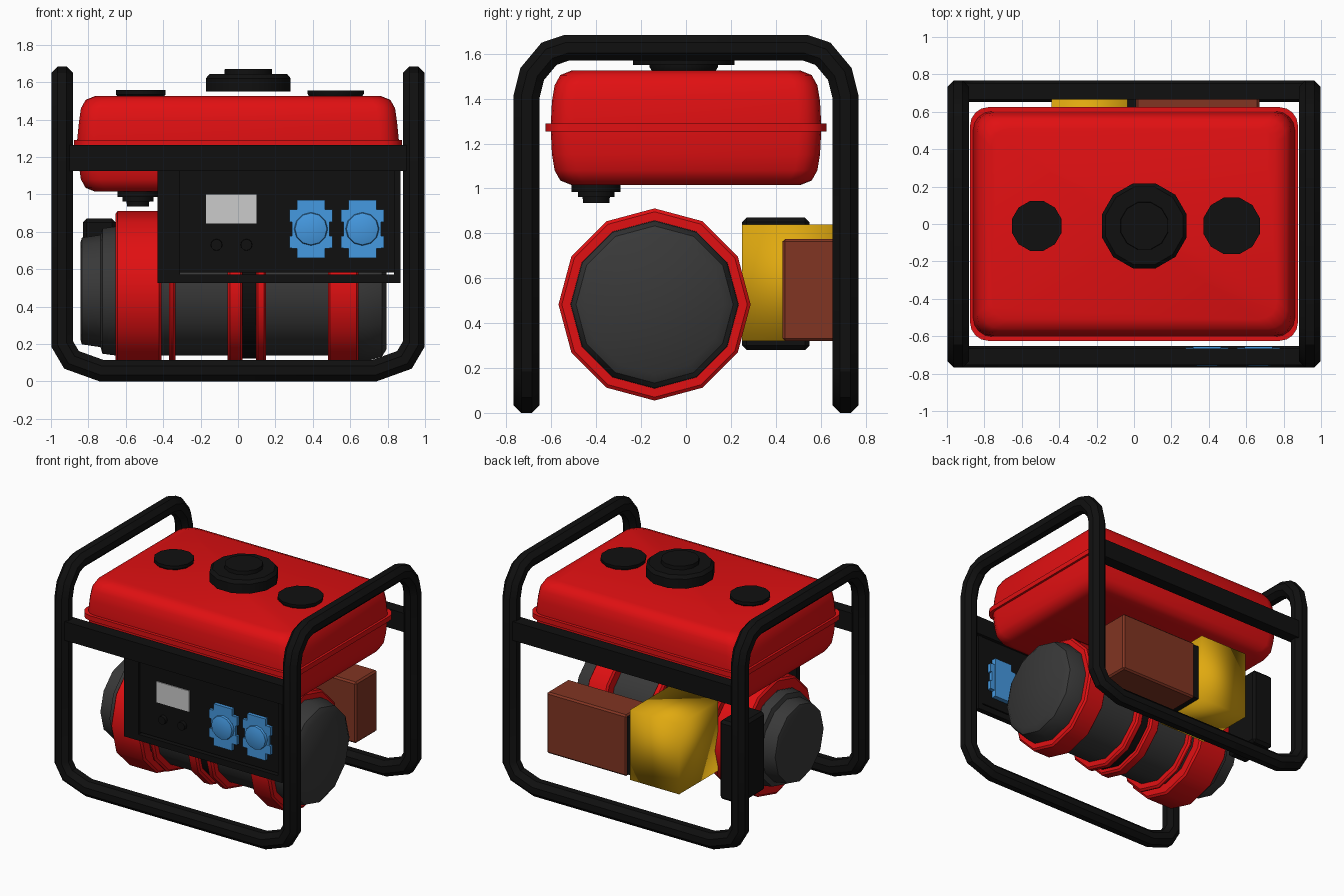
import bpy, bmesh, math
from mathutils import Vector

cube = bpy.data.objects.get("Cube")
if cube:
    bpy.data.objects.remove(cube)


def material(name, r, g, b):
    m = bpy.data.materials.new(name)
    m.use_nodes = True
    m.diffuse_color = (r, g, b, 1)
    bsdf = next(n for n in m.node_tree.nodes if n.type == 'BSDF_PRINCIPLED')
    bsdf.inputs["Base Color"].default_value = (r, g, b, 1)
    return m


RED = material("red paint", .75, .005, .006)
BLACK = material("black", .005, .005, .005)
GREY = material("dark grey", .04, .04, .04)
YELLOW = material("yellow", .75, .4, .005)
BROWN = material("brown", .22, .035, .016)
BLUE = material("socket blue", .06, .32, .75)
LIGHT = material("screen grey", .6, .6, .6)


def finish(bm, name, mat, angle=35):
    bmesh.ops.recalc_face_normals(bm, faces=bm.faces)
    me = bpy.data.meshes.new(name)
    bm.to_mesh(me)
    bm.free()
    me.materials.append(mat)
    ob = bpy.data.objects.new(name, me)
    bpy.context.collection.objects.link(ob)
    bpy.ops.object.select_all(action='DESELECT')
    ob.select_set(True)
    bpy.context.view_layer.objects.active = ob
    bpy.ops.object.shade_smooth_by_angle(angle=math.radians(angle))
    return ob


def loft(name, mat, rings, caps=True, angle=35):
    """Skin a list of equal-length rings of points."""
    bm = bmesh.new()
    rows = [[bm.verts.new(p) for p in ring] for ring in rings]
    n = len(rows[0])
    for a, b in zip(rows, rows[1:]):
        for i in range(n):
            j = (i + 1) % n
            bm.faces.new((a[i], a[j], b[j], b[i]))
    if caps:
        bm.faces.new(rows[0])
        bm.faces.new(rows[-1])
    return finish(bm, name, mat, angle)


def box(name, mat, x, y, z, bevel=0, angle=35):
    bm = bmesh.new()
    bmesh.ops.create_cube(bm, size=1)
    for v in bm.verts:
        v.co = [(lo + hi) / 2 + c * (hi - lo) for c, (lo, hi) in zip(v.co, (x, y, z))]
    if bevel:
        bmesh.ops.bevel(bm, geom=bm.edges[:], offset=bevel, segments=1, affect='EDGES')
    return finish(bm, name, mat, angle)


def turned(name, mat, axis, centre, profile, sides=12, turn=0):
    """Lathe (position, radius) pairs round an axis; centre holds the other two coordinates."""
    rings = []
    for t, r in profile:
        ring = []
        for i in range(sides):
            a = turn + math.tau * i / sides
            p = [centre[0] + r * math.cos(a), centre[1] + r * math.sin(a)]
            p.insert(axis, t)
            ring.append(p)
        rings.append(ring)
    return loft(name, mat, rings)


def tube(name, path, normal, radius=.0575):
    """Octagonal tube with mitred corners along a flat path."""
    pts, n = [Vector(p) for p in path], Vector(normal)
    rings = []
    for i, p in enumerate(pts):
        d1 = (p - pts[max(i - 1, 0)]).normalized() or None
        d2 = (pts[min(i + 1, len(pts) - 1)] - p).normalized()
        if i == 0:
            d1 = d2
        if i == len(pts) - 1:
            d2 = d1
        side = (d1 + d2).normalized().cross(n)
        side /= d1.cross(n).dot(side)
        r = radius / math.cos(math.pi / 8)
        angles = [math.pi / 8 + math.pi / 4 * k for k in range(8)]
        rings.append([p + side * r * math.cos(a) + n * r * math.sin(a) for a in angles])
    return loft(name, BLACK, rings, angle=30)


def mirrored(half):
    return half + [(-a, b) for a, b in reversed(half)]


# Tubular frame: low U front and back, tall arch on each side
lower = mirrored([(.94, .8), (.94, .2), (.89, .115), (.73, .0575)])
upper = mirrored([(.71, .8), (.71, 1.41), (.685, 1.51), (.61, 1.6), (.53, 1.627)])
for s, word in ((-1, "front"), (1, "back")):
    tube(word + "_lower_frame", [(x, s * .71, z) for x, z in lower], (0, 1, 0))
    box(word + "_crossbar", BLACK, (-.9, .9), (s * .71 - .045, s * .71 + .045), (1.125, 1.265))
for s, word in ((-1, "right"), (1, "left")):
    tube(word + "_arch", [(s * .94, y, z) for y, z in upper], (1, 0, 0))


# Fuel tank
def rounded(z, hx, hy, r, steps=4):
    ring = []
    for q, (sx, sy) in enumerate(((1, 1), (-1, 1), (-1, -1), (1, -1))):
        for k in range(steps + 1):
            a = math.pi / 2 * (q + k / steps)
            ring.append((sx * (hx - r) + r * math.cos(a), sy * (hy - r) + r * math.sin(a), z))
    return ring


shell = [(0, .862, .603), (.12, .85, .597), (.19, .84, .585), (.235, .815, .56), (.255, .765, .51)]
stack = [(1.27 - h, x, y) for h, x, y in reversed(shell)] + [(1.27 + h, x, y) for h, x, y in shell[1:]]
loft("fuel_tank", RED, [rounded(z, x, y, .1) for z, x, y in stack], angle=45)
loft("tank_seam", RED, [rounded(z, .877, .625, .1) for z in (1.253, 1.29)])

# Caps on top of the tank and valve beneath it
FLAT = math.pi / 12
turned("filler_cap", BLACK, 2, (.055, -.01),
       [(1.55, .235), (1.62, .235), (1.643, .215), (1.643, .132), (1.67, .13)], turn=FLAT)
turned("right_tank_cap", BLACK, 2, (-.52, -.01), [(1.52, .125), (1.535, .138), (1.558, .138)], turn=FLAT)
turned("left_tank_cap", BLACK, 2, (.522, -.01), [(1.52, .145), (1.54, .157), (1.555, .157)], turn=FLAT)
turned("fuel_valve", BLACK, 2, (-.535, -.4),
       [(1.02, .113), (.985, .113), (.985, .085), (.962, .085), (.962, .063), (.935, .06)], turn=FLAT)

# Engine and alternator barrel
AXIS = (-.14, .483)
turned("engine_core", GREY, 0, AXIS, [(-.66, .345), (.65, .345)])
turned("starter_cover", GREY, 0, AXIS,
       [(-.842, .26), (-.835, .285), (-.735, .3), (-.725, .335), (-.65, .345)])
turned("alternator_cover", GREY, 0, AXIS, [(.63, .375), (.7, .372), (.77, .35), (.795, .31)])
turned("barrel_gap", BLACK, 0, AXIS, [(.02, .36), (.1, .36)])
bands = ((-.655, -.41, .428), (-.37, -.335, .4), (-.055, .025, .4), (.095, .15, .4), (.48, .645, .428))
for i, (a, b, r) in enumerate(bands):
    turned(f"red_band_{i + 1}", RED, 0, AXIS,
           [(a, r - .05), (a, r - .015), (a + .012, r), (b - .012, r), (b, r - .015), (b, r - .05)])

# Boxes behind the engine
box("air_filter", BLACK, (-.83, -.655), (.25, .55), (.28, .87), bevel=.02)
box("yellow_housing", YELLOW, (-.44, -.035), (.25, .71), (.32, .84), angle=180)
box("housing_spacer", BLACK, (-.04, .015), (.43, .675), (.335, .765))
box("muffler", BROWN, (.01, .67), (.43, .685), (.32, .775), bevel=.012)

# Control panel with a raised rim and an open slit along its foot
box("panel_plate", BLACK, (-.33, .85), (-.71, -.69), (.582, 1.13))
box("panel_foot", BLACK, (-.43, .87), (-.725, -.685), (.525, .571))
box("panel_right_rim", BLACK, (-.43, -.31), (-.725, -.685), (.525, 1.13))
box("panel_left_rim", BLACK, (.835, .87), (-.725, -.685), (.525, 1.13))
box("panel_screen", LIGHT, (-.17, .1), (-.717, -.709), (.845, 1.0))
for x, word in ((-.115, "right"), (.045, "left")):
    turned(word + "_knob", BLACK, 1, (x, .73), [(-.7, .032), (-.735, .03)])

# Power sockets, passing through the panel
for x, word in ((.39, "right"), (.665, "left")):
    box(word + "_socket_body", BLUE, (x - .075, x + .075), (-.735, -.655), (.66, .97))
    box(word + "_socket_core", BLUE, (x - .1, x + .1), (-.73, -.66), (.71, .92))
    for z in (.745, .885):
        box(word + "_socket_wing", BLUE, (x - .115, x + .115), (-.732, -.66), (z - .033, z + .033))
    turned(word + "_socket_lid", BLUE, 1, (x, .815), [(-.73, .09), (-.75, .085), (-.76, .05)])
